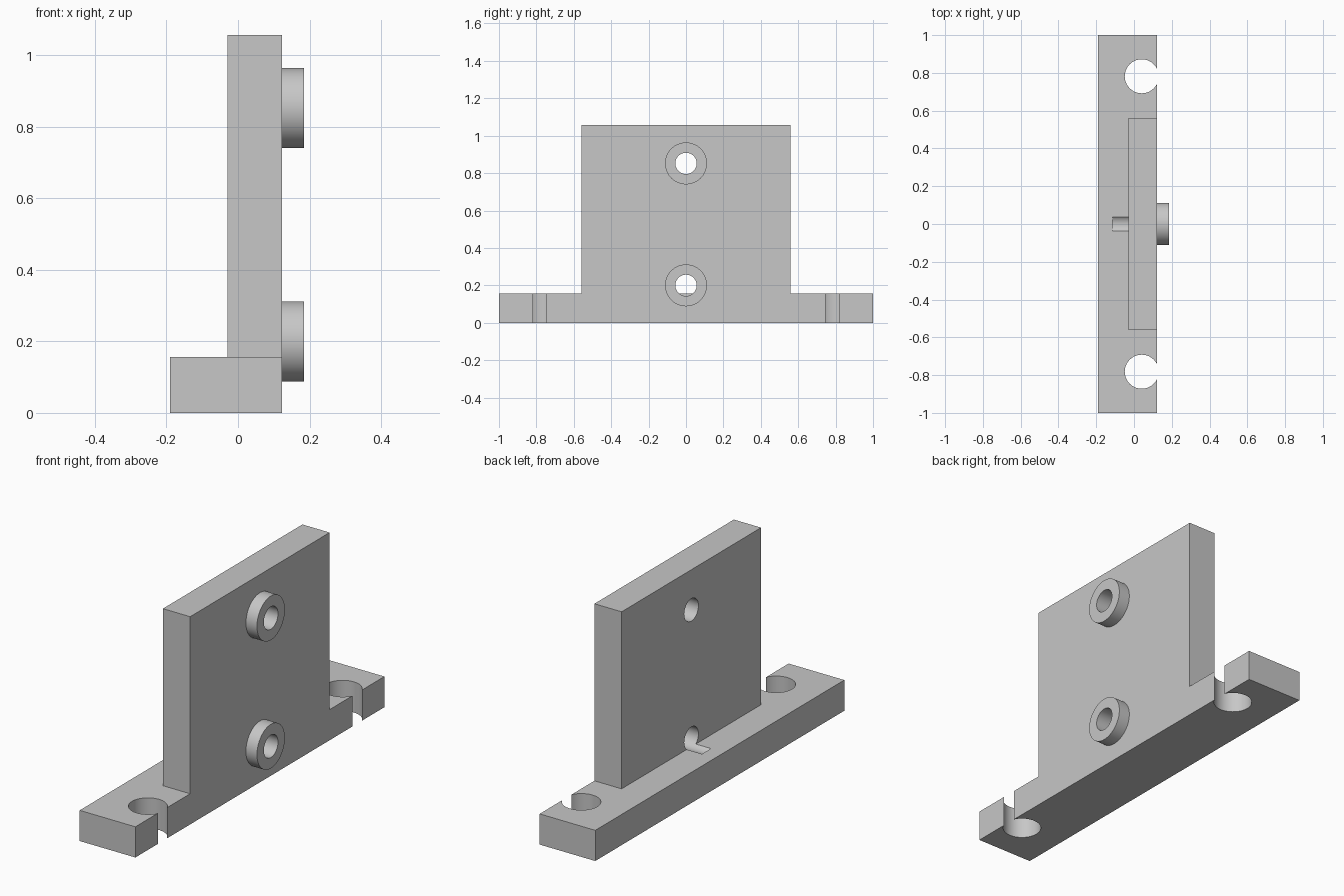
import bpy, bmesh, math
from mathutils import Matrix, Vector

cube = bpy.data.objects.get("Cube")
if cube:
    bpy.data.objects.remove(cube, do_unlink=True)

# Main dimensions
BACK, STEP, FACE, BOSS_END = -0.19, -0.03, 0.123, 0.185
BASE_TOP, TOP = 0.156, 1.056
HALF_LENGTH, HALF_PLATE = 1.0, 0.56
BORE_HEIGHTS = (0.2, 0.852)

grey = bpy.data.materials.new("plain grey")
grey.use_nodes = True
grey.diffuse_color = (0.57, 0.57, 0.57, 1)
grey.node_tree.nodes["Principled BSDF"].inputs["Base Color"].default_value = grey.diffuse_color


def add_object(name, bm):
    bmesh.ops.recalc_face_normals(bm, faces=bm.faces)
    mesh = bpy.data.meshes.new(name)
    bm.to_mesh(mesh)
    bm.free()
    mesh.materials.append(grey)
    obj = bpy.data.objects.new(name, mesh)
    bpy.context.collection.objects.link(obj)
    return obj


def cylinder(name, start, end, radius):
    """Round bar running from start to end."""
    start, end = Vector(start), Vector(end)
    axis = end - start
    turn = axis.to_track_quat('Z', 'Y').to_matrix().to_4x4()
    bm = bmesh.new()
    bmesh.ops.create_cone(bm, cap_ends=True, segments=64, radius1=radius, radius2=radius,
                          depth=axis.length,
                          matrix=Matrix.Translation((start + end) / 2) @ turn)
    return add_object(name, bm)


def combine(target, tool, operation):
    """Apply a boolean and discard its helper."""
    tool.hide_render = True
    mod = target.modifiers.new(operation, 'BOOLEAN')
    mod.operation, mod.solver, mod.object = operation, 'EXACT', tool
    bpy.context.view_layer.objects.active = target
    bpy.ops.object.modifier_apply(modifier=mod.name)
    bpy.data.objects.remove(tool, do_unlink=True)


# Upright plate and foot: T-shaped profile extruded through the depth
half = [(HALF_LENGTH, 0), (HALF_LENGTH, BASE_TOP), (HALF_PLATE, BASE_TOP), (HALF_PLATE, TOP)]
outline = half + [(-y, z) for y, z in reversed(half)]
bm = bmesh.new()
profile = bm.faces.new([bm.verts.new((BACK, y, z)) for y, z in outline])
extruded = bmesh.ops.extrude_face_region(bm, geom=[profile], use_keep_orig=True)["geom"]
bmesh.ops.translate(bm, vec=(FACE - BACK, 0, 0),
                    verts=[v for v in extruded if isinstance(v, bmesh.types.BMVert)])
bracket = add_object("mounting_bracket", bm)

# Step that leaves the foot projecting behind the thin plate
bm = bmesh.new()
bmesh.ops.create_cube(bm, size=1, matrix=Matrix.Translation((STEP - 0.5, 0, BASE_TOP + 0.75))
                      @ Matrix.Diagonal((1, 3, 1.5, 1)))
combine(bracket, add_object("step_cutter", bm), 'DIFFERENCE')

# Raised bosses, then through bores (the lower one grooves the foot)
for z in BORE_HEIGHTS:
    combine(bracket, cylinder("boss", (0.05, 0, z), (BOSS_END, 0, z), 0.112), 'UNION')
    combine(bracket, cylinder("bore_cutter", (-0.115, 0, z), (0.3, 0, z), 0.057), 'DIFFERENCE')

# Open round notches at both ends of the foot
for side in (-1, 1):
    y = side * 0.782
    combine(bracket, cylinder("notch_cutter", (0.041, y, -0.1), (0.041, y, 0.3), 0.09),
            'DIFFERENCE')

# Smooth round walls with sharp rims
bpy.ops.object.select_all(action='DESELECT')
bracket.select_set(True)
bpy.context.view_layer.objects.active = bracket
bpy.ops.object.shade_smooth_by_angle(angle=math.radians(30))
